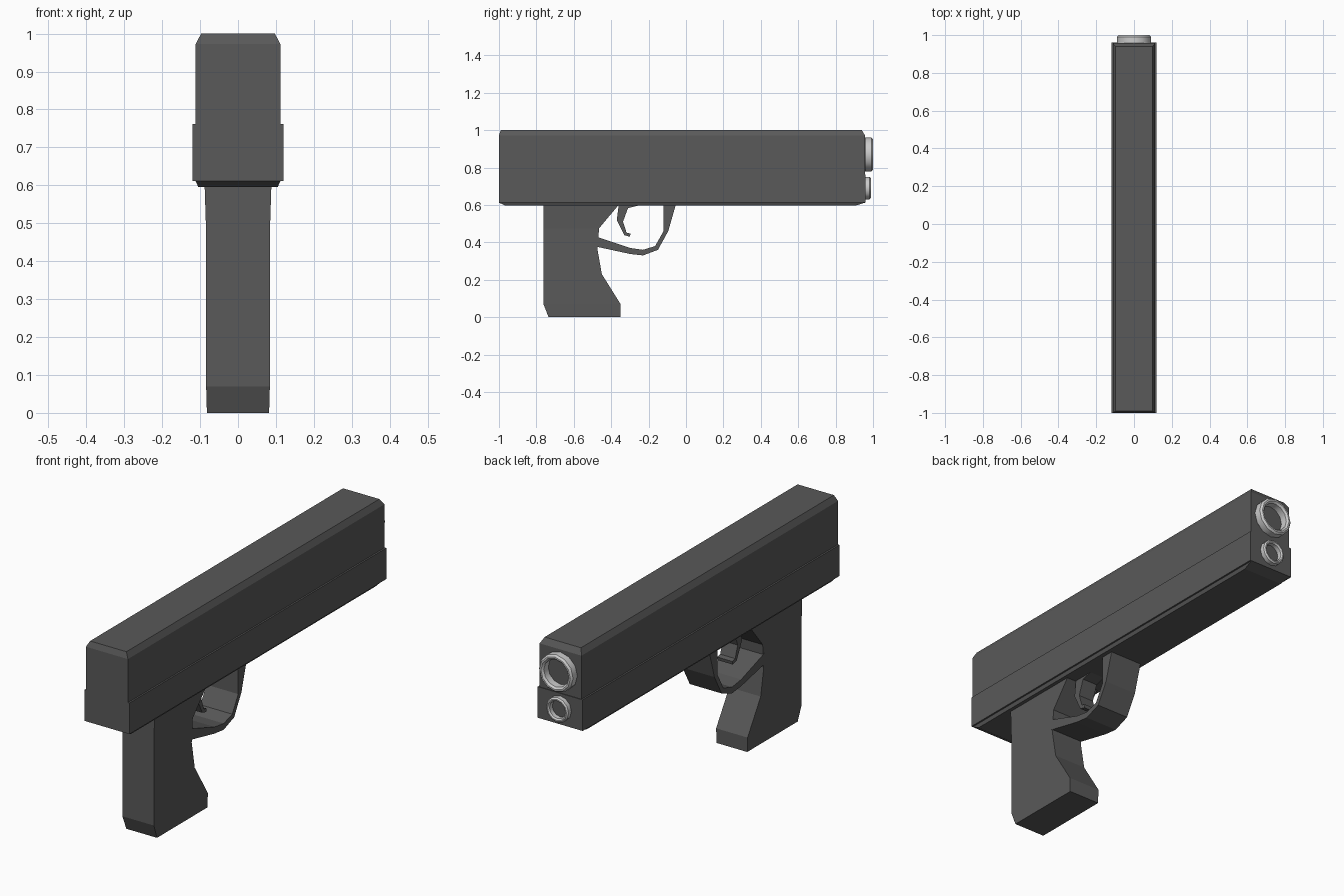
import bpy, bmesh
from math import cos, sin, pi
from mathutils import Matrix, Vector

if "Cube" in bpy.data.objects:
    bpy.data.objects.remove(bpy.data.objects["Cube"])

dark = bpy.data.materials.new("dark_metal")
dark.diffuse_color = (0.1, 0.1, 0.1, 1)
dark.use_nodes = True
dark.node_tree.nodes["Principled BSDF"].inputs["Base Color"].default_value = dark.diffuse_color


def finish(name, bm, mat=None):
    bmesh.ops.recalc_face_normals(bm, faces=bm.faces)
    mesh = bpy.data.meshes.new(name)
    bm.to_mesh(mesh)
    bm.free()
    obj = bpy.data.objects.new(name, mesh)
    bpy.context.collection.objects.link(obj)
    if mat:
        mesh.materials.append(mat)
    return obj


def loft(name, levels):
    """Stack of rectangles (z, half width, y back, y front), skinned together."""
    bm = bmesh.new()
    rings = [[bm.verts.new(p) for p in ((-w, a, z), (w, a, z), (w, b, z), (-w, b, z))]
             for z, w, a, b in levels]
    for lo, hi in zip(rings, rings[1:]):
        for i in range(4):
            j = (i + 1) % 4
            bm.faces.new((lo[i], lo[j], hi[j], hi[i]))
    bm.faces.new(rings[0])
    bm.faces.new(rings[-1])
    return finish(name, bm, dark)


def prism(name, profile, half):
    """Side profile (y, z) extruded across x."""
    bm = bmesh.new()
    face = bm.faces.new([bm.verts.new((-half, y, z)) for y, z in profile])
    out = bmesh.ops.extrude_face_region(bm, geom=[face])["geom"]
    bmesh.ops.translate(bm, vec=(2 * half, 0, 0),
                        verts=[v for v in out if isinstance(v, bmesh.types.BMVert)])
    return finish(name, bm, dark)


def ring(name, z, r_in, r_out, y0, y1, sides=12):
    """Chamfered ring turned around the y axis."""
    c = (r_out - r_in) * 0.35
    section = [(r_in, y0), (r_out - c, y0), (r_out, y0 + c), (r_out, y1 - c),
               (r_out - c, y1), (r_in + c, y1), (r_in, y1 - c)]
    bm = bmesh.new()
    loops = [[bm.verts.new((r * cos(t), y, z + r * sin(t))) for r, y in section]
             for t in (2 * pi * k / sides for k in range(sides))]
    n = len(section)
    for k in range(sides):
        a, b = loops[k], loops[(k + 1) % sides]
        for i in range(n):
            j = (i + 1) % n
            bm.faces.new((a[i], a[j], b[j], b[i]))
    obj = finish(name, bm)
    bpy.context.view_layer.objects.active = obj
    obj.select_set(True)
    bpy.ops.object.shade_smooth_by_angle(angle=0.6)
    obj.select_set(False)
    return obj


# Upper slide with chamfered top edges
loft("slide", [(0.76, 0.112, -1.0, 0.957), (0.972, 0.112, -1.0, 0.957),
               (1.0, 0.097, -0.99, 0.94)])

# Lower frame with a stepped, tapered underside
loft("frame", [(0.596, 0.105, -0.965, 0.905), (0.612, 0.112, -1.0, 0.957),
               (0.612, 0.12, -1.0, 0.96), (0.762, 0.12, -1.0, 0.96)])

# Handle, flaring into the frame
loft("grip", [(0.0, 0.082, -0.735, -0.35), (0.07, 0.084, -0.762, -0.35),
              (0.23, 0.084, -0.762, -0.45), (0.36, 0.084, -0.762, -0.473),
              (0.475, 0.084, -0.762, -0.465), (0.6, 0.088, -0.762, -0.36)])

# Guard loop in front of the handle
prism("trigger_guard", [
    (-0.48, 0.377), (-0.30, 0.338), (-0.23, 0.33), (-0.15, 0.36), (-0.095, 0.46),
    (-0.055, 0.6), (-0.12, 0.6), (-0.12, 0.46), (-0.165, 0.38), (-0.23, 0.36),
    (-0.30, 0.37), (-0.48, 0.43)], 0.085)

# Hooked trigger
prism("trigger", [
    (-0.36, 0.6), (-0.37, 0.52), (-0.33, 0.438), (-0.30, 0.43), (-0.297, 0.446),
    (-0.318, 0.452), (-0.337, 0.51), (-0.31, 0.583), (-0.25, 0.598)], 0.04)

# Light rings on the front face
ring("muzzle_ring", 0.87, 0.066, 0.091, 0.95, 1.0)
ring("guide_rod_ring", 0.69, 0.042, 0.06, 0.95, 0.988)
